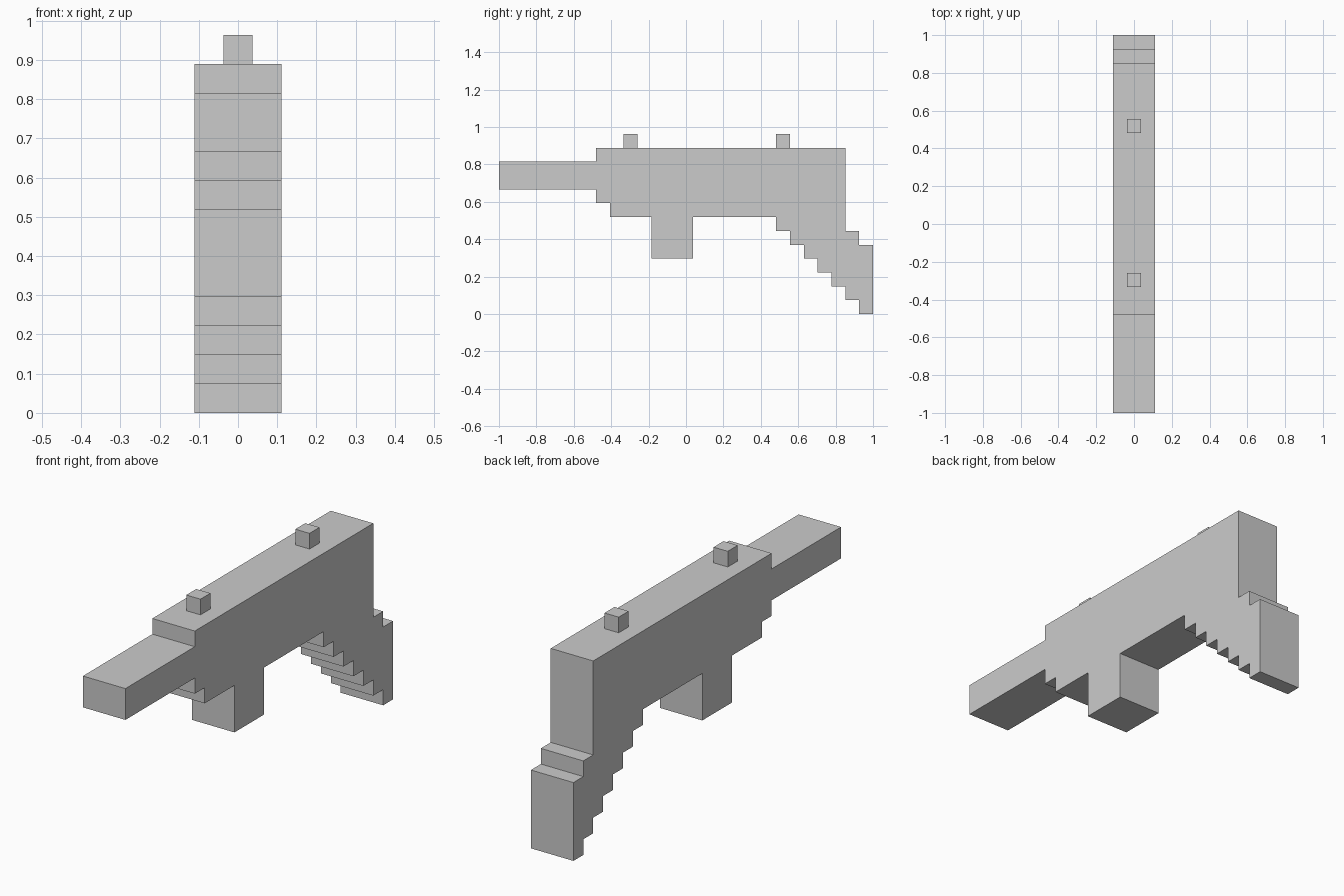
import bpy
import bmesh

if "Cube" in bpy.data.objects:
    bpy.data.objects.remove(bpy.data.objects["Cube"])

U = 2 / 27          # one block of the stepped grid
LENGTH = 27         # blocks along y


def extrude_profile(name, profile, width):
    """Extrude a (y, z) outline in block units across x, centred on x = 0."""
    bm = bmesh.new()
    verts = [bm.verts.new((-width * U / 2, (y - LENGTH / 2) * U, z * U))
             for y, z in profile]
    face = bm.faces.new(verts)
    result = bmesh.ops.extrude_face_region(bm, geom=[face])
    moved = [g for g in result["geom"] if isinstance(g, bmesh.types.BMVert)]
    bmesh.ops.translate(bm, verts=moved, vec=(width * U, 0, 0))
    bmesh.ops.recalc_face_normals(bm, faces=bm.faces)
    mesh = bpy.data.meshes.new(name)
    bm.to_mesh(mesh)
    bm.free()
    obj = bpy.data.objects.new(name, mesh)
    bpy.context.collection.objects.link(obj)
    return obj


# Barrel underside, stepped front and magazine
outline = [(0, 11), (0, 9), (7, 9), (7, 8), (8, 8), (8, 7),
           (11, 7), (11, 4), (14, 4), (14, 7)]

# Stair-stepped underside of the stock
for i in range(7):
    outline += [(20 + i, 7 - i), (20 + i, 6 - i)]

# Back of the stock, flat top and barrel shoulder
outline += [(27, 0), (27, 5), (26, 5), (26, 6), (25, 6), (25, 12),
            (7, 12), (7, 11)]
extrude_profile("body", outline, 3)

# Small cube sights on top
for name, y in (("front_sight", 9), ("rear_sight", 20)):
    extrude_profile(name, [(y, 12), (y + 1, 12), (y + 1, 13), (y, 13)], 1)
